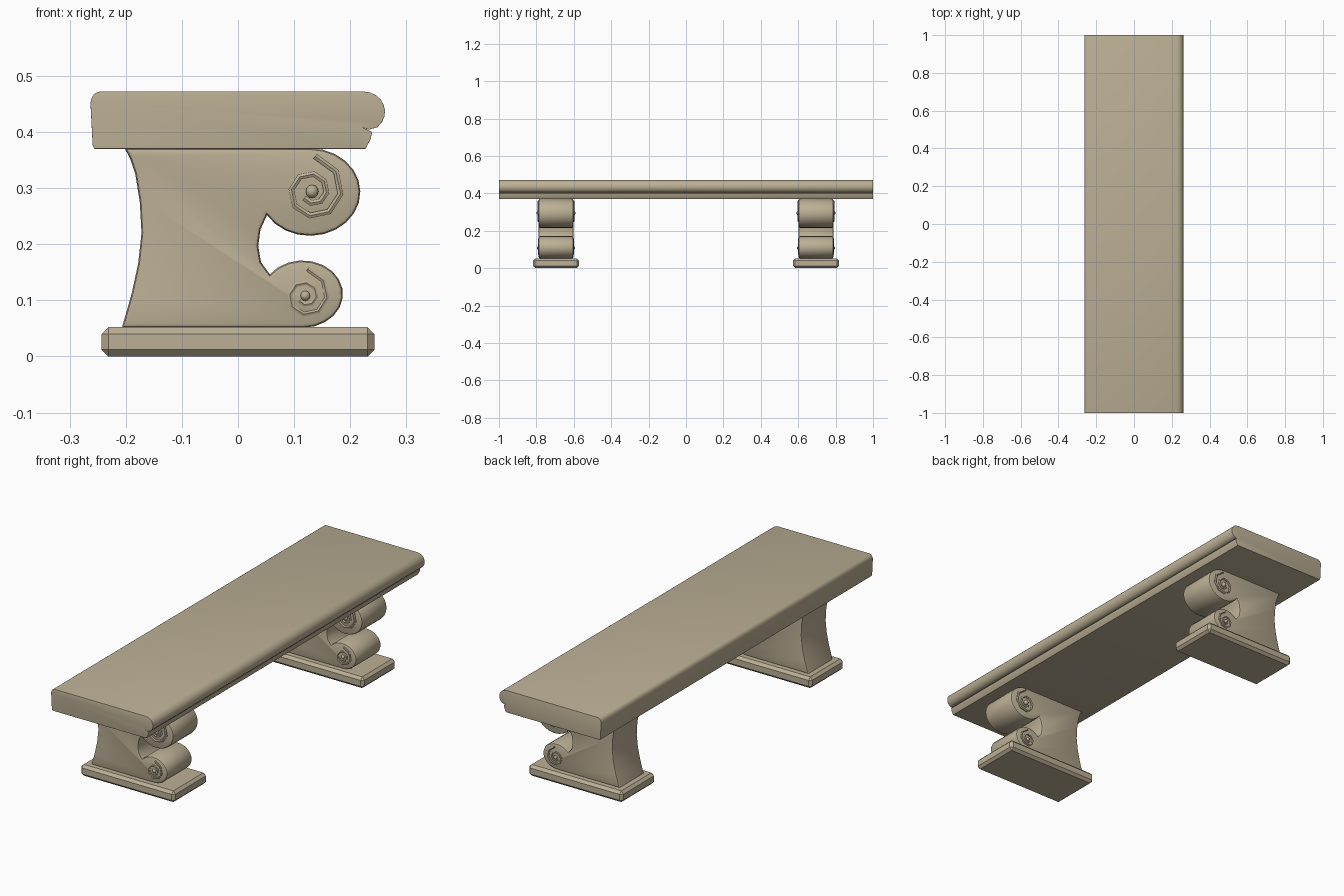
import bpy, bmesh
from math import sin, cos, pi, radians

if "Cube" in bpy.data.objects:
    bpy.data.objects.remove(bpy.data.objects["Cube"])

stone = bpy.data.materials.new("sandstone")
stone.diffuse_color = (0.50, 0.43, 0.30, 1)
stone.use_nodes = True
stone.node_tree.nodes["Principled BSDF"].inputs["Base Color"].default_value = stone.diffuse_color


def finish(obj, smooth=35):
    obj.data.materials.append(stone)
    if smooth:
        bpy.ops.object.select_all(action='DESELECT')
        obj.select_set(True)
        bpy.context.view_layer.objects.active = obj
        bpy.ops.object.shade_smooth_by_angle(angle=radians(smooth))
    return obj


def prism(name, profile, y0, y1, bevel, segments, smooth=35):
    """Extrude an xz profile along y and round the edges of both end caps."""
    bm = bmesh.new()
    face = bm.faces.new([bm.verts.new((x, y0, z)) for x, z in profile])
    ext = bmesh.ops.extrude_face_region(bm, geom=[face])
    new = [v for v in ext['geom'] if isinstance(v, bmesh.types.BMVert)]
    bmesh.ops.translate(bm, verts=new, vec=(0, y1 - y0, 0))
    bmesh.ops.recalc_face_normals(bm, faces=bm.faces)
    caps = [e for e in bm.edges if abs(e.verts[0].co.y - e.verts[1].co.y) < 1e-6]
    bmesh.ops.bevel(bm, geom=caps, offset=bevel, segments=segments,
                    profile=0.5, affect='EDGES', clamp_overlap=True)
    me = bpy.data.meshes.new(name)
    bm.to_mesh(me)
    bm.free()
    obj = bpy.data.objects.new(name, me)
    bpy.context.collection.objects.link(obj)
    return finish(obj, smooth)


def arc(cx, cz, rx, rz, a0, a1, n):
    """Points on an ellipse from angle a0 to a1 in degrees."""
    angles = [radians(a0 + (a1 - a0) * i / n) for i in range(n + 1)]
    return [(cx + rx * cos(a), cz + rz * sin(a)) for a in angles]


def spiral(name, cx, cz, size, y):
    """Raised octagonal scroll line with a round boss in its middle."""
    curve = bpy.data.curves.new(name, 'CURVE')
    curve.dimensions = '3D'
    curve.bevel_depth = 0.085 * size
    curve.bevel_resolution = 1
    curve.use_fill_caps = True
    line = curve.splines.new('POLY')
    n = 13
    line.points.add(n)
    for i, p in enumerate(line.points):
        a = radians(85 - 45 * i)
        r = size * (0.90 - 0.64 * (i / n) ** 0.7)
        p.co = (cx + r * cos(a), y, cz + r * sin(a), 1)
    temp = bpy.data.objects.new(name, curve)
    bpy.context.collection.objects.link(temp)
    me = bpy.data.meshes.new_from_object(temp.evaluated_get(bpy.context.evaluated_depsgraph_get()))
    bpy.data.objects.remove(temp)
    obj = bpy.data.objects.new(name, me)
    bpy.context.collection.objects.link(obj)
    finish(obj)
    bpy.ops.mesh.primitive_uv_sphere_add(segments=10, ring_count=6, radius=0.17 * size,
                                         location=(cx, y, cz))
    boss = bpy.context.object
    boss.name = name + "_boss"
    finish(boss)


# Seat slab with a rounded nose and a small lower bead along one long side
seat_profile = ([(-0.256, 0.370), (-0.259, 0.376), (-0.263, 0.452)]
                + arc(-0.245, 0.454, 0.017, 0.018, 160, 90, 3)
                + arc(0.224, 0.436, 0.038, 0.036, 90, -50, 8)
                + [(0.233, 0.404), (0.222, 0.408), (0.239, 0.400)]
                + [(0.236, 0.386), (0.227, 0.370)])
prism("seat", seat_profile, -1, 1, 0.012, 3)

# Leg outline: concave back, two scrolls on the other side
leg_profile = ([(-0.207, 0.051), (-0.190, 0.110), (-0.178, 0.165), (-0.172, 0.220),
                (-0.175, 0.275), (-0.183, 0.325), (-0.192, 0.352), (-0.202, 0.371)]
               + arc(0.128, 0.293, 0.090, 0.078, 90, -148, 16)
               + [(0.040, 0.226), (0.036, 0.197), (0.041, 0.168)]
               + arc(0.115, 0.111, 0.072, 0.060, 144, -90, 14))

for side, yc in (("front", -0.695), ("back", 0.695)):
    prism(side + "_leg", leg_profile, yc - 0.0925, yc + 0.0925, 0.008, 2)
    # Chamfered plinth
    bpy.ops.mesh.primitive_cube_add(size=1, location=(0, yc, 0.026))
    base = bpy.context.object
    base.name = side + "_plinth"
    base.scale = (0.486, 0.246, 0.052)
    bpy.ops.object.transform_apply(location=False, rotation=False, scale=True)
    mod = base.modifiers.new("chamfer", 'BEVEL')
    mod.width = 0.012
    mod.segments = 1
    finish(base, 0)
    # Scroll carving on both faces of the leg
    for tag, s in (("outer", -1), ("inner", 1)):
        spiral(f"{side}_upper_scroll_{tag}", 0.132, 0.294, 0.070, yc + s * 0.0925)
        spiral(f"{side}_lower_scroll_{tag}", 0.120, 0.108, 0.053, yc + s * 0.0925)
